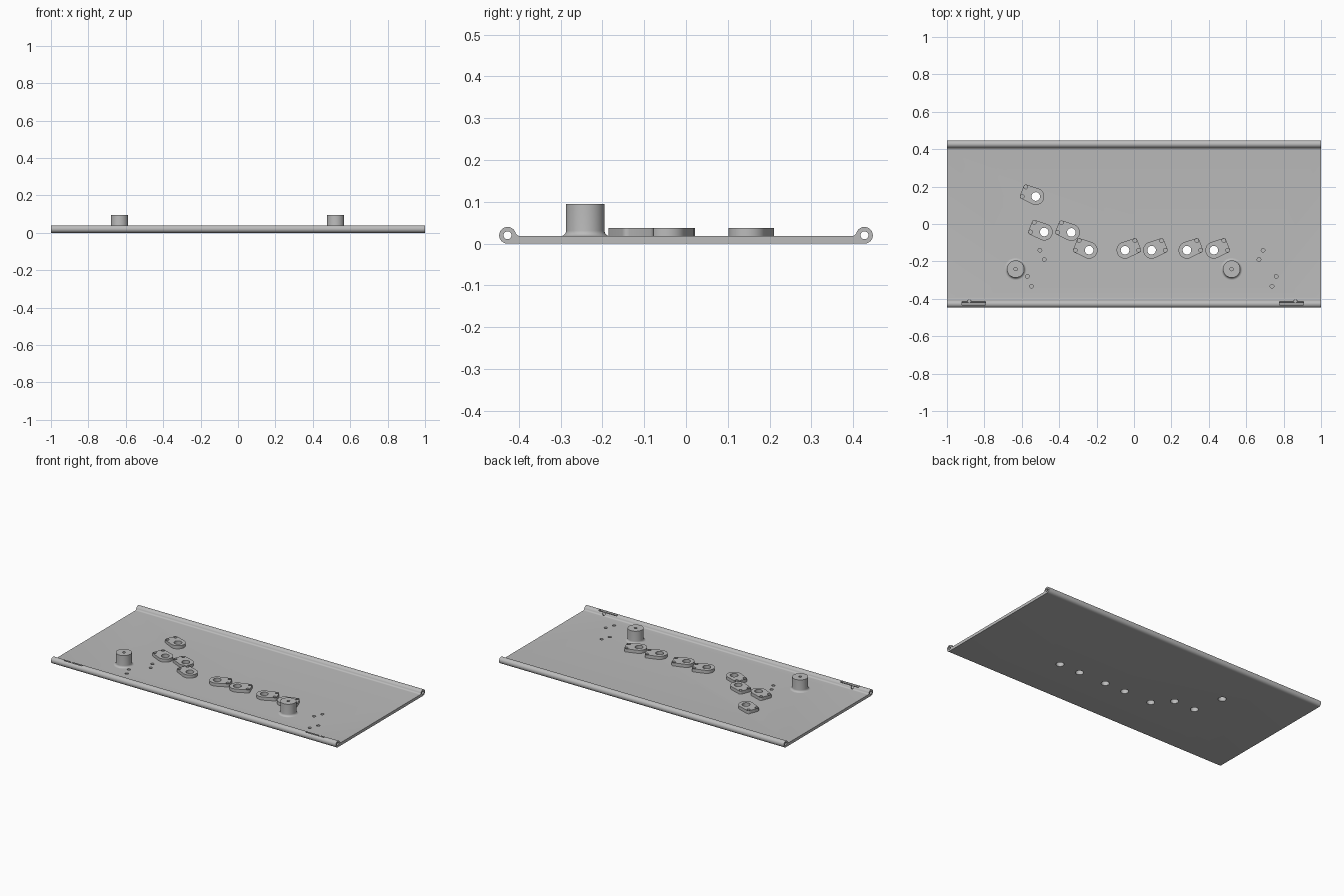
import bpy, bmesh
from math import radians, cos, sin, sqrt, atan2, degrees
from mathutils import Vector, geometry

if "Cube" in bpy.data.objects:
    bpy.data.objects.remove(bpy.data.objects["Cube"])

TOP = 0.018                 # upper face of the plate
PAD_TOP = 0.038
RAIL_Y, RAIL_Z, RAIL_R = 0.427, 0.02, 0.02

grey = bpy.data.materials.new("light_grey")
grey.use_nodes = True
grey.diffuse_color = (0.5, 0.5, 0.5, 1)
grey.node_tree.nodes["Principled BSDF"].inputs["Base Color"].default_value = (0.5, 0.5, 0.5, 1)


def arc(cx, cy, r, a0=0, a1=360, n=32):
    """Points along an arc; a full circle leaves out the repeated end."""
    count = n if a1 - a0 == 360 else n + 1
    angles = [radians(a0 + (a1 - a0) * i / n) for i in range(count)]
    return [(cx + r * cos(a), cy + r * sin(a)) for a in angles]


def prism(bm, outline, lo, hi, axis="z"):
    """Extrude a closed outline along z, or along x for a (y, z) outline."""
    def place(u, v, w):
        return (u, v, w) if axis == "z" else (w, u, v)
    low = [bm.verts.new(place(u, v, lo)) for u, v in outline]
    high = [bm.verts.new(place(u, v, hi)) for u, v in outline]
    bm.faces.new(low[::-1])
    bm.faces.new(high)
    for i in range(len(low)):
        j = (i + 1) % len(low)
        bm.faces.new((low[i], low[j], high[j], high[i]))


def make(name, bm):
    bmesh.ops.recalc_face_normals(bm, faces=bm.faces)
    mesh = bpy.data.meshes.new(name)
    bm.to_mesh(mesh)
    bm.free()
    obj = bpy.data.objects.new(name, mesh)
    bpy.context.collection.objects.link(obj)
    mesh.materials.append(grey)
    return obj


def solid(name, pieces):
    bm = bmesh.new()
    for piece in pieces:
        prism(bm, *piece)
    return make(name, bm)


def cut(obj, pieces):
    """Subtract a set of separate prisms and keep the result as plain mesh."""
    cutter = solid("cutter", pieces)
    cutter.hide_render = True
    mod = obj.modifiers.new("cut", "BOOLEAN")
    mod.operation, mod.solver, mod.object = "DIFFERENCE", "EXACT", cutter
    graph = bpy.context.evaluated_depsgraph_get()
    result = bpy.data.meshes.new_from_object(obj.evaluated_get(graph))
    obj.modifiers.clear()
    obj.data = result
    bpy.data.objects.remove(cutter)


def smooth(obj):
    bpy.ops.object.select_all(action="DESELECT")
    obj.select_set(True)
    bpy.context.view_layer.objects.active = obj
    bpy.ops.object.shade_smooth_by_angle(angle=radians(30))


# Plate section: flat sheet with a round rail and a fillet at each long edge
fillet = 0.012
rise = TOP + fillet - RAIL_Z
run = sqrt((RAIL_R + fillet) ** 2 - rise ** 2)
meet = degrees(atan2(rise, -run))
half = arc(RAIL_Y, RAIL_Z, RAIL_R, -90, meet, 28)
half += arc(RAIL_Y - run, TOP + fillet, fillet, meet - 180, -90, 8)[1:]
section = half + [(-y, z) for y, z in reversed(half)]
plate = solid("base_plate", [(section, -1, 1, "x")])

# Pads: main hole position and the side (-1 or 1) that carries the screw holes
pads = [(-0.525, 0.147, -1), (-0.48, -0.043, -1), (-0.335, -0.045, -1), (-0.24, -0.14, -1),
        (-0.048, -0.14, 1), (0.094, -0.14, 1), (0.283, -0.14, 1), (0.427, -0.14, 1)]

# Bores along the rails
cut(plate, [(arc(s * RAIL_Y, RAIL_Z, 0.0095), -1.1, 1.1, "x") for s in (-1, 1)])

# Through holes below the pads and small blind holes beside the posts
small = [(-0.503, -0.14), (-0.48, -0.19), (-0.57, -0.28), (-0.548, -0.333),
         (0.69, -0.14), (0.668, -0.19), (0.76, -0.28), (0.738, -0.333)]
cut(plate, [(arc(x, y, 0.023), -0.1, 0.1) for x, y, s in pads]
    + [(arc(x, y, 0.01, n=20), 0.006, 0.1) for x, y in small])

# Latch slots in the front rail, each with a little hole behind it
for x0, x1, hole in ((-0.92, -0.793, -0.881), (0.777, 0.905, 0.863)):
    box = [(x0, -0.433), (x1, -0.433), (x1, -0.415), (x0, -0.415)]
    cut(plate, [(box, RAIL_Z, 0.1)])
    cut(plate, [(arc(hole, -0.413, 0.009, n=20), 0.012, 0.1)])
smooth(plate)

# Mounting pads
for i, (x, y, side) in enumerate(pads, 1):
    screws = [(x + side * 0.053, y + 0.051), (x + side * 0.073, y)]
    cloud = arc(x, y, 0.045, n=48)
    for sx, sy in screws:
        cloud += arc(sx, sy, 0.013, n=20)
    outline = [cloud[k] for k in geometry.convex_hull_2d([Vector(p) for p in cloud])]
    pad = solid(f"mounting_pad_{i}", [(outline, TOP - 0.001, PAD_TOP)])
    cut(pad, [(arc(x, y, 0.023), -0.1, 0.1)]
        + [(arc(sx, sy, 0.01, n=20), TOP + 0.004, 0.1) for sx, sy in screws])
    smooth(pad)

# Round posts with a flared foot and a blind hole in the top
flare = 0.013
foot = arc(0.046 + flare, TOP + flare, flare, 270, 180, 8)
profile = [(0, TOP - 0.002), (foot[0][0], TOP - 0.002)] + foot
profile += [(0.046, 0.095), (0.009, 0.095), (0.009, 0.065), (0, 0.065)]
for name, x in (("right_post", -0.633), ("left_post", 0.522)):
    bm = bmesh.new()
    verts = [bm.verts.new((x + r, -0.241, z)) for r, z in profile]
    edges = [bm.edges.new(pair) for pair in zip(verts, verts[1:])]
    bmesh.ops.spin(bm, geom=verts + edges, cent=(x, -0.241, 0), axis=(0, 0, 1),
                   angle=radians(360), steps=48, use_duplicate=False)
    bmesh.ops.remove_doubles(bm, verts=bm.verts, dist=0.0001)
    smooth(make(name, bm))
